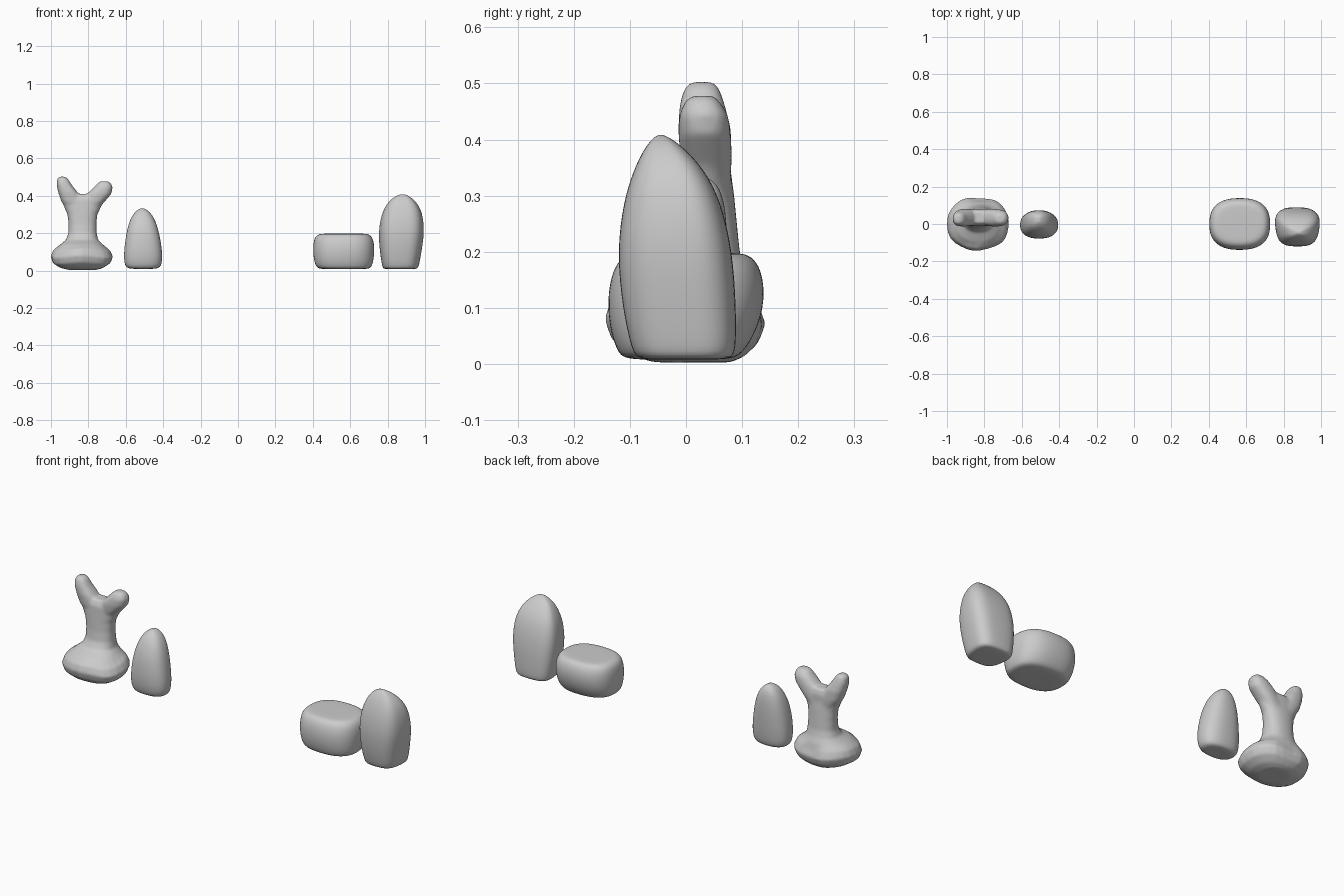
import bpy, bmesh, math
from mathutils import Vector

SEG = 24


def power(v, n):
    return math.copysign(abs(v) ** (2 / n), v)


def loft(bm, rows, n=2.5, taper=0.0):
    """Stack superellipse rings (z, x0, x1, y0, y1); taper narrows the front side."""
    def ring(row, s=1.0):
        z, x0, x1, y0, y1 = row
        pts = []
        for i in range(SEG):
            a = 2 * math.pi * i / SEG
            u, v = power(math.cos(a), n), power(math.sin(a), n)
            u *= 1 + taper * (v - 0.3) * (v < 0.3)
            pts.append(bm.verts.new(((x0 + x1) / 2 + s * u * (x1 - x0) / 2,
                                     (y0 + y1) / 2 + s * v * (y1 - y0) / 2, z)))
        return pts
    rings = [ring(rows[0], 0.4)] + [ring(r) for r in rows] + [ring(rows[-1], 0.4)]
    for a, b in zip(rings, rings[1:]):
        for i in range(SEG):
            j = (i + 1) % SEG
            bm.faces.new((a[i], a[j], b[j], b[i]))
    bm.faces.new(rings[0][::-1])
    bm.faces.new(rings[-1])


def finish(bm, name):
    mesh = bpy.data.meshes.new(name)
    bm.to_mesh(mesh)
    bm.free()
    for p in mesh.polygons:
        p.use_smooth = True
    ob = bpy.data.objects.new(name, mesh)
    bpy.context.collection.objects.link(ob)
    return ob


def stone(name, rows, n, taper=0.0):
    bm = bmesh.new()
    loft(bm, rows, n, taper)
    ob = finish(bm, name)
    ob.modifiers.new("round", 'SUBSURF').levels = 2
    ob.modifiers["round"].render_levels = 2


# Small upright stone
stone("small_upright_stone", [
    (0.01, -0.59, -0.425, -0.055, 0.05),
    (0.03, -0.608, -0.407, -0.07, 0.062),
    (0.09, -0.612, -0.402, -0.081, 0.07),
    (0.19, -0.60, -0.418, -0.076, 0.075),
    (0.26, -0.583, -0.437, -0.055, 0.073),
    (0.305, -0.56, -0.463, -0.03, 0.065),
    (0.326, -0.537, -0.488, -0.005, 0.05),
    (0.333, -0.52, -0.503, 0.01, 0.035)], 2.4)

# Low flat-topped stone
stone("low_flat_stone", [
    (0.008, 0.435, 0.70, -0.11, 0.085),
    (0.022, 0.414, 0.718, -0.124, 0.105),
    (0.07, 0.402, 0.728, -0.139, 0.133),
    (0.13, 0.40, 0.731, -0.141, 0.143),
    (0.177, 0.407, 0.722, -0.128, 0.132),
    (0.195, 0.428, 0.70, -0.108, 0.113),
    (0.198, 0.455, 0.675, -0.085, 0.09)], 2.5)

# Tall upright stone, leaning to the front
stone("tall_upright_stone", [
    (0.008, 0.775, 0.96, -0.085, 0.08),
    (0.022, 0.768, 0.97, -0.097, 0.09),
    (0.10, 0.755, 0.984, -0.114, 0.09),
    (0.20, 0.747, 1.0, -0.124, 0.084),
    (0.29, 0.76, 0.993, -0.112, 0.063),
    (0.345, 0.785, 0.972, -0.094, 0.034),
    (0.382, 0.815, 0.94, -0.076, 0.0),
    (0.402, 0.85, 0.91, -0.06, -0.026),
    (0.408, 0.87, 0.89, -0.05, -0.04)], 3.2, 0.12)

# Forked stump: spreading foot, trunk and two horns fused together
bm = bmesh.new()
loft(bm, [
    (0.003, -0.90, -0.76, -0.06, 0.08),
    (0.015, -0.95, -0.72, -0.10, 0.105),
    (0.04, -0.99, -0.682, -0.13, 0.13),
    (0.075, -1.002, -0.668, -0.142, 0.143),
    (0.11, -0.988, -0.685, -0.13, 0.13),
    (0.14, -0.95, -0.722, -0.095, 0.118),
    (0.165, -0.92, -0.748, -0.045, 0.106),
    (0.20, -0.907, -0.755, -0.025, 0.096),
    (0.25, -0.906, -0.757, -0.018, 0.091),
    (0.30, -0.912, -0.752, -0.015, 0.086),
    (0.345, -0.932, -0.73, -0.012, 0.08),
    (0.38, -0.94, -0.71, -0.01, 0.08),
    (0.41, -0.90, -0.75, 0.005, 0.07)], 2.3)
loft(bm, [
    (0.32, -0.91, -0.80, 0.0, 0.08),
    (0.37, -0.945, -0.83, -0.01, 0.082),
    (0.42, -0.962, -0.858, -0.014, 0.08),
    (0.46, -0.97, -0.89, -0.012, 0.07),
    (0.49, -0.967, -0.908, -0.004, 0.06),
    (0.503, -0.955, -0.925, 0.008, 0.05)], 2.4)
loft(bm, [
    (0.32, -0.86, -0.755, 0.0, 0.08),
    (0.37, -0.825, -0.712, -0.01, 0.082),
    (0.41, -0.808, -0.677, -0.014, 0.08),
    (0.445, -0.772, -0.67, -0.012, 0.075),
    (0.468, -0.75, -0.68, -0.002, 0.06),
    (0.478, -0.735, -0.695, 0.01, 0.05)], 2.4)

# Lobes around the foot
for v in bm.verts:
    if v.co.z < 0.14:
        c = Vector((-0.835, 0.0))
        a = math.atan2(v.co.y, v.co.x - c.x)
        k = 1 + 0.035 * math.cos(5 * a + 2.2) * min(1, v.co.z / 0.03)
        v.co.y *= k
        v.co.z += 0.006 * math.sin(3 * a) * min(1, v.co.z / 0.05)
stump = finish(bm, "forked_stump")
fuse = stump.modifiers.new("fuse", 'REMESH')
fuse.mode = 'VOXEL'
fuse.voxel_size = 0.007
fuse.use_smooth_shade = True
soft = stump.modifiers.new("soften", 'SMOOTH')
soft.factor = 0.5
soft.iterations = 8
